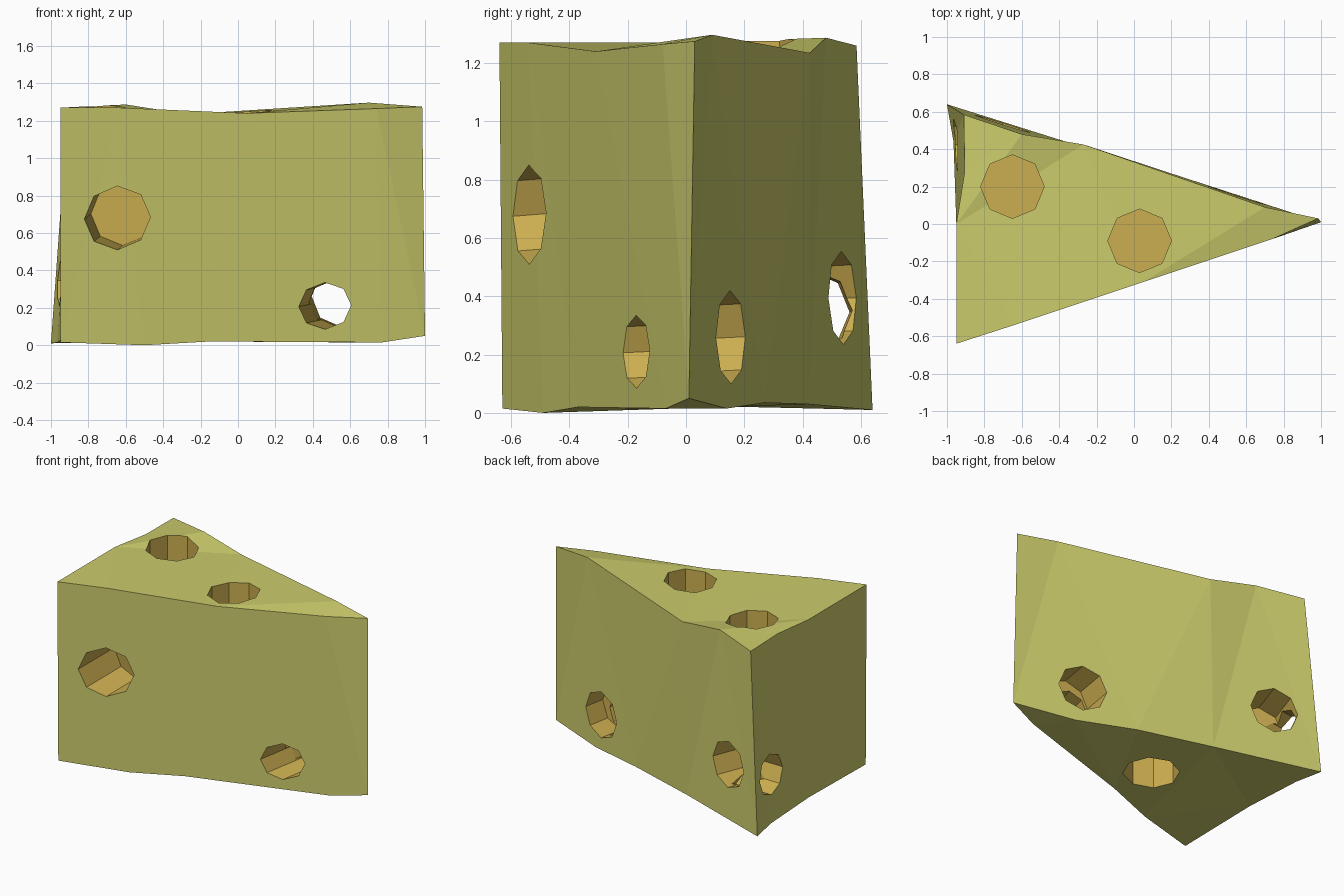
import bpy, bmesh
from mathutils import Vector

if "Cube" in bpy.data.objects:
    bpy.data.objects.remove(bpy.data.objects["Cube"])


def material(name, rgb):
    m = bpy.data.materials.new(name)
    m.diffuse_color = (*rgb, 1)
    m.use_nodes = True
    m.node_tree.nodes["Principled BSDF"].inputs["Base Color"].default_value = m.diffuse_color
    return m


RIND = material("pale_cheese", (0.60, 0.60, 0.15))
INNER = material("hole_cheese", (0.60, 0.42, 0.08))


def add_object(bm, name):
    bmesh.ops.recalc_face_normals(bm, faces=bm.faces[:])
    me = bpy.data.meshes.new(name)
    bm.to_mesh(me)
    bm.free()
    ob = bpy.data.objects.new(name, me)
    me.materials.append(RIND)
    me.materials.append(INNER)
    bpy.context.collection.objects.link(ob)
    return ob


# Slightly wobbly outlines: front edge, tip, back edge, left edge
bottom = [(-.95, -.63, .015), (-.5, -.49, 0), (-.15, -.37, .02), (.77, -.07, .015),
          (1, .01, .05), (.60, .14, .015), (.2, .27, .035), (-.3, .42, .03),
          (-1, .64, .01), (-.965, .44, .015), (-.95, 0, .025)]
top = [(-.95, -.64, 1.27), (-.64, -.54, 1.27), (.05, -.31, 1.24), (.74, -.08, 1.265),
       (.985, .03, 1.275), (.7, .09, 1.297), (-.27, .425, 1.235), (-.6, .48, 1.287),
       (-.91, .585, 1.26), (-.905, .28, 1.265), (-.95, 0, 1.27)]

# Cheese wedge
bm = bmesh.new()
lo = [bm.verts.new(p) for p in bottom]
hi = [bm.verts.new(p) for p in top]
n = len(lo)
caps = [bm.faces.new(lo), bm.faces.new(hi)]
walls = [bm.faces.new((lo[i], lo[(i + 1) % n], hi[(i + 1) % n], hi[i])) for i in range(n)]
bmesh.ops.triangulate(bm, faces=caps + walls)
wedge = add_object(bm, "cheese_wedge")

# Eight-sided holes: (name, mouth centre, inward direction, radius, depth)
holes = [
    ("top_left_hole", (-.65, .20, 1.27), (0, 0, -1), .17, .25),
    ("top_middle_hole", (.03, -.09, 1.27), (0, 0, -1), .17, .25),
    ("bottom_hole", (-.20, -.07, .02), (0, 0, 1), .18, .25),
    ("front_hole", (-.645, -.54, .68), (.10, 1, .08), .17, .28),
    ("tip_front_hole", (.465, -.17, .21), (.25, 1, .05), .125, .27),
    ("tip_back_hole", (.55, .16, .26), (-.12, -1, -.05), .16, .20),
    ("back_hole", (-.70, .545, .395), (-.30, -1, -.05), .16, .25),
    ("left_hole", (-.97, .42, .345), (1, .08, .05), .14, .27),
]
for name, mouth, inward, radius, depth in holes:
    d = Vector(inward).normalized()
    bm = bmesh.new()
    length = depth + .2
    bmesh.ops.create_cone(bm, cap_ends=True, segments=8, radius1=radius,
                          radius2=radius, depth=length)
    for f in bm.faces:
        f.material_index = 1
    cutter = add_object(bm, name + "_cutter")
    cutter.rotation_euler = d.to_track_quat('Z', 'Y').to_euler()
    cutter.location = Vector(mouth) + d * (length / 2 - .2)
    cutter.hide_render = True
    cutter.display_type = 'WIRE'
    mod = wedge.modifiers.new(name, 'BOOLEAN')
    mod.operation = 'DIFFERENCE'
    mod.solver = 'EXACT'
    mod.object = cutter
